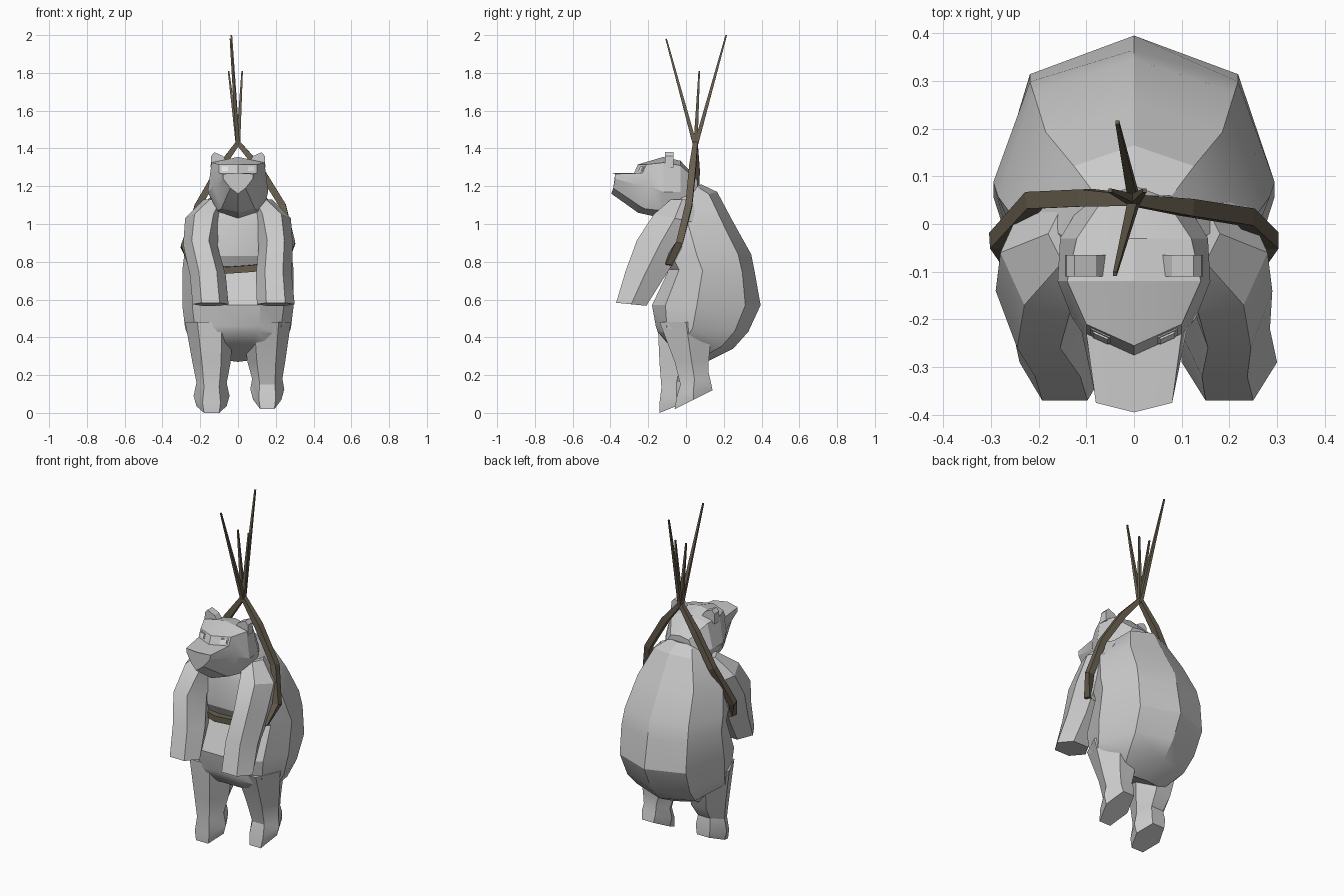
import bpy, bmesh, math
from mathutils import Vector


def material(name, rgb):
    m = bpy.data.materials.new(name)
    m.diffuse_color = (*rgb, 1)
    return m


GREY = material("fur grey", (0.6, 0.6, 0.6))
EYE = material("eye pale grey", (0.78, 0.78, 0.78))
ROPE = material("rope brown", (0.14, 0.115, 0.08))


def loft(name, rings, mat, smooth=30):
    """Skin a list of equal-length point rings and cap both ends."""
    bm = bmesh.new()
    vr = [[bm.verts.new(p) for p in r] for r in rings]
    n = len(vr[0])
    for a, b in zip(vr, vr[1:]):
        for i in range(n):
            j = (i + 1) % n
            bm.faces.new((a[i], a[j], b[j], b[i]))
    bm.faces.new(vr[0])
    bm.faces.new(vr[-1])
    bmesh.ops.recalc_face_normals(bm, faces=bm.faces)
    me = bpy.data.meshes.new(name)
    bm.to_mesh(me)
    bm.free()
    me.materials.append(mat)
    ob = bpy.data.objects.new(name, me)
    bpy.context.collection.objects.link(ob)
    if smooth:
        bpy.ops.object.select_all(action='DESELECT')
        ob.select_set(True)
        bpy.context.view_layer.objects.active = ob
        bpy.ops.object.shade_smooth_by_angle(angle=math.radians(smooth))
    return ob


def mirrored(half):
    """Close a half section whose first and last points lie on x = 0."""
    return half + [(-p[0], *p[1:]) for p in half[-2:0:-1]]


# Torso: ridged back, bulging belly
def torso_ring(zf, zb, w, yf, yb):
    ym = 0.5 * (yf + yb) - 0.05
    half = [(0, yb), (w * 0.74, ym + (yb - ym) * 0.76), (w, ym),
            (w * 0.82, ym + (yf - ym) * 0.7), (w * 0.4, yf), (0, yf)]
    return mirrored([(x, y, zf + (zb - zf) * (y - yf) / (yb - yf)) for x, y in half])


loft("torso", [torso_ring(*r) for r in (
    (0.37, 0.27, 0.19, -0.10, 0.11),
    (0.43, 0.34, 0.26, -0.15, 0.25),
    (0.46, 0.43, 0.28, -0.16, 0.33),
    (0.57, 0.57, 0.295, -0.18, 0.395),
    (0.76, 0.74, 0.295, -0.09, 0.365),
    (0.83, 0.84, 0.285, -0.13, 0.345),
    (1.00, 1.01, 0.25, -0.13, 0.25),
    (1.10, 1.17, 0.17, -0.10, 0.165),
    (1.17, 1.21, 0.10, -0.05, 0.08))], GREY, 25)


# Head and snout: sections from nose to nape
def head_ring(y, bend, half):
    return mirrored([(x, y + bend * x, z) for x, z in half])


loft("head", [head_ring(*r) for r in (
    (-0.395, 0.25, [(0, 1.27), (0.08, 1.265), (0.078, 1.24), (0.04, 1.19), (0, 1.16)]),
    (-0.275, 0.45, [(0, 1.27), (0.10, 1.27), (0.11, 1.20), (0.085, 1.09), (0, 1.075)]),
    (-0.255, 0.45, [(0, 1.315), (0.10, 1.315), (0.13, 1.20), (0.09, 1.08), (0, 1.06)]),
    (-0.12, 0.0, [(0, 1.355), (0.14, 1.325), (0.16, 1.17), (0.11, 1.07), (0, 1.03)]),
    (-0.03, 0.0, [(0, 1.335), (0.12, 1.31), (0.155, 1.17), (0.13, 1.06), (0, 1.0)]),
    (0.06, 0.0, [(0, 1.24), (0.06, 1.23), (0.10, 1.15), (0.10, 1.05), (0, 1.0)]))],
    GREY, 20)

# Ears and eyes
EAR = [(0.06, 1.33), (0.08, 1.36), (0.125, 1.38), (0.142, 1.36), (0.145, 1.30)]
for side, s in (("left", -1), ("right", 1)):
    loft(side + "_ear", [[(s * x, y, z) for x, z in EAR] for y in (-0.11, -0.065)], GREY, 0)
    # thin frame with a pale plate on the brow step
    for part, r, d, mat in (("eye_rim", 1.0, 0.012, GREY), ("eye", 0.75, 0.016, EYE)):
        rings = []
        for depth in (-0.006, d):
            rings.append([(s * (0.07 + dx * r), -0.268 + 0.45 * (0.07 + dx * r) + 0.012 - depth
                           + dz * r * 0.45, 1.292 + dz * r)
                          for dx, dz in ((-0.021, -0.015), (0.021, -0.015),
                                         (0.021, 0.015), (-0.021, 0.015))])
        loft(f"{side}_{part}", rings, mat, 0)


# Limbs: six-sided rings, optionally tilted along y
def limb_ring(cx, cy, z, rx, ry, tilt=0.0):
    pts = []
    for i in range(6):
        a = math.tau * i / 6
        dy = ry * math.sin(a) / 0.866
        pts.append((cx + rx * math.cos(a), cy + dy, z + tilt * dy))
    return pts


LIMBS = {
    "left_arm": [(-0.12, -0.02, 1.13, 0.06, 0.06), (-0.18, -0.06, 1.03, 0.10, 0.11, -0.2),
                 (-0.20, -0.14, 0.89, 0.09, 0.12, -0.2), (-0.16, -0.22, 0.73, 0.095, 0.10, -0.2),
                 (-0.145, -0.29, 0.575, 0.095, 0.08, -0.1)],
    "right_arm": [(0.12, -0.02, 1.13, 0.06, 0.06), (0.18, -0.06, 1.03, 0.10, 0.11, -0.2),
                  (0.20, -0.14, 0.89, 0.09, 0.12, -0.2), (0.19, -0.22, 0.73, 0.095, 0.10, -0.2),
                  (0.20, -0.29, 0.575, 0.10, 0.08, -0.1)],
    "left_leg": [(-0.15, -0.01, 0.48, 0.13, 0.14), (-0.14, -0.03, 0.26, 0.10, 0.11),
                 (-0.14, -0.05, 0.16, 0.08, 0.08, 0.3), (-0.14, -0.05, 0.09, 0.095, 0.09, 0.4),
                 (-0.14, -0.05, 0.036, 0.08, 0.09, 0.4)],
    "right_leg": [(0.15, 0.0, 0.48, 0.13, 0.14), (0.15, 0.03, 0.27, 0.10, 0.09),
                  (0.155, 0.045, 0.18, 0.08, 0.075, 0.4), (0.155, 0.04, 0.125, 0.09, 0.09, 0.5),
                  (0.155, 0.04, 0.07, 0.075, 0.10, 0.5)],
}
for name, rings in LIMBS.items():
    loft(name, [limb_ring(*r) for r in rings], GREY, 28)


# Ropes: four-sided tubes along a path of (point, radius)
def rope(name, path, closed=False):
    pts = [Vector(p) for p, _ in path]
    rings = []
    n = len(pts)
    for i, (p, (_, r)) in enumerate(zip(pts, path)):
        a = pts[i - 1] if i else (pts[-1] if closed else p)
        b = pts[i + 1] if i < n - 1 else (pts[0] if closed else p)
        t = (b - a).normalized()
        u = t.cross(Vector((0, 1, 0.05))).normalized()
        v = t.cross(u)
        rings.append([p + r * (u * cu + v * cv)
                      for cu, cv in ((1, 1), (-1, 1), (-1, -1), (1, -1))])
    loft(name, rings, ROPE, 0)


KNOT = (0, 0.05, 1.43)
W = 0.018
rope("harness_rope", [
    (KNOT, 0.012), ((-0.10, 0.055, 1.29), W), ((-0.21, 0.05, 1.10), W),
    ((-0.285, -0.035, 0.88), W), ((-0.25, -0.09, 0.79), W), ((-0.06, -0.115, 0.755), W),
    ((0.08, -0.115, 0.765), W), ((0.25, -0.09, 0.80), W), ((0.285, -0.035, 0.90), W),
    ((0.235, 0.015, 1.10), W), ((0.11, 0.035, 1.30), W), (KNOT, 0.012)])
for i, tip in enumerate(((-0.035, 0.213, 2.0), (-0.04, -0.105, 1.98),
                         (-0.05, 0.07, 1.81), (0.022, 0.07, 1.81))):
    rope(f"rope_strand_{i + 1}", [((0, 0.05, 1.41), 0.011), (tip, 0.004)])
